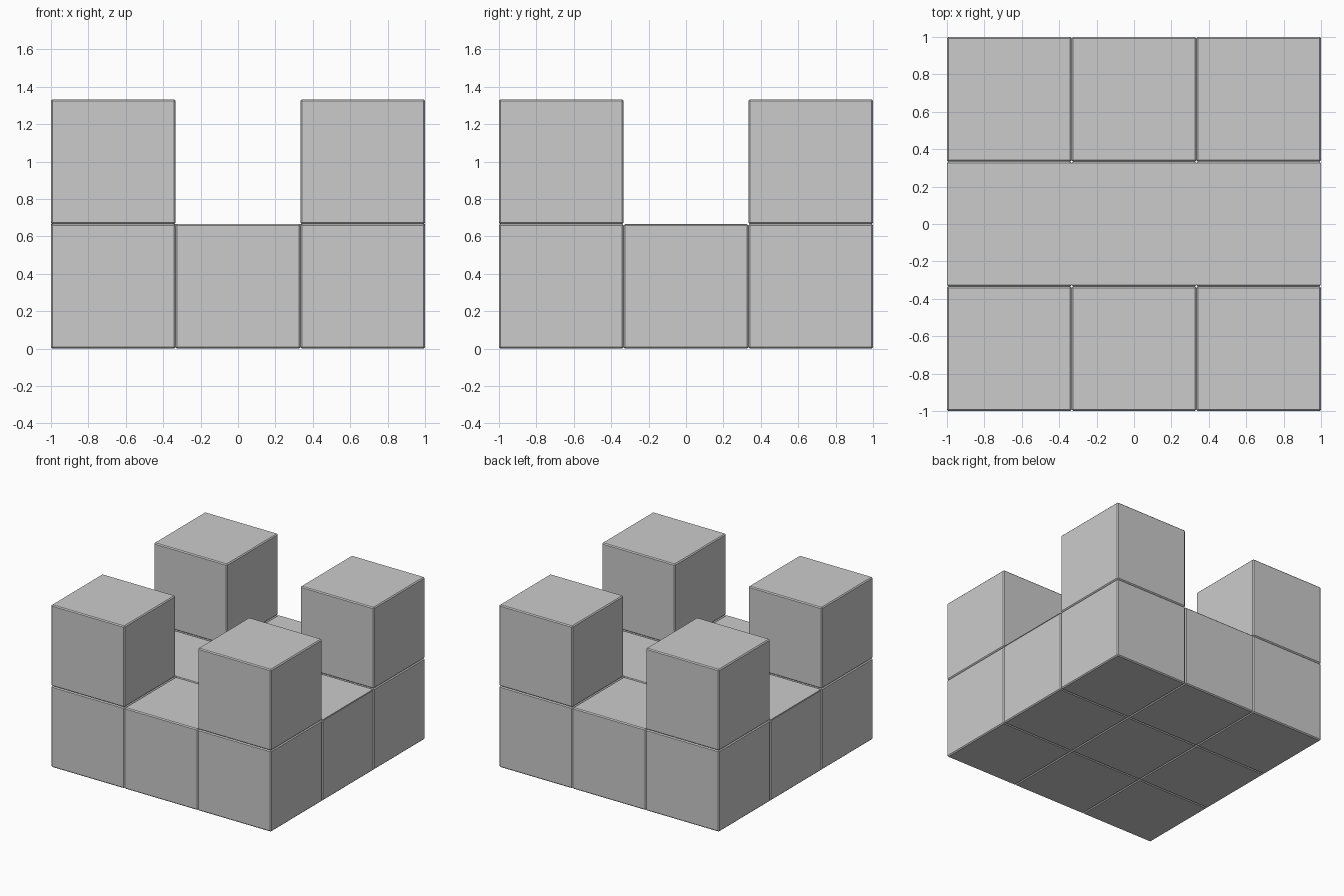
import bpy
import bmesh

if "Cube" in bpy.data.objects:
    bpy.data.objects.remove(bpy.data.objects["Cube"])

PITCH = 2 / 3
BEVEL = 0.008


def block(name, ix, iy, iz):
    """Cube on the grid with narrow chamfers that leave fine grooves."""
    mesh = bpy.data.meshes.new(name)
    bm = bmesh.new()
    bmesh.ops.create_cube(bm, size=PITCH)
    bmesh.ops.bevel(bm, geom=bm.edges[:], offset=BEVEL, segments=1,
                    affect='EDGES', profile=0.5)
    bm.to_mesh(mesh)
    bm.free()
    obj = bpy.data.objects.new(name, mesh)
    obj.location = (ix * PITCH, iy * PITCH, (iz + 0.5) * PITCH)
    bpy.context.collection.objects.link(obj)
    return obj


# Base layer: three by three blocks
for ix in (-1, 0, 1):
    for iy in (-1, 0, 1):
        block("base_block", ix, iy, 0)

# Upper layer: one block on each corner
for ix in (-1, 1):
    for iy in (-1, 1):
        block("corner_block", ix, iy, 1)

# Thin flush strip covering the grooves of the middle row
bpy.ops.mesh.primitive_cube_add(size=1, location=(0, 0, PITCH - 0.002))
strip = bpy.context.object
strip.name = "middle_strip"
strip.scale = (2, PITCH - 2 * BEVEL, 0.005)
